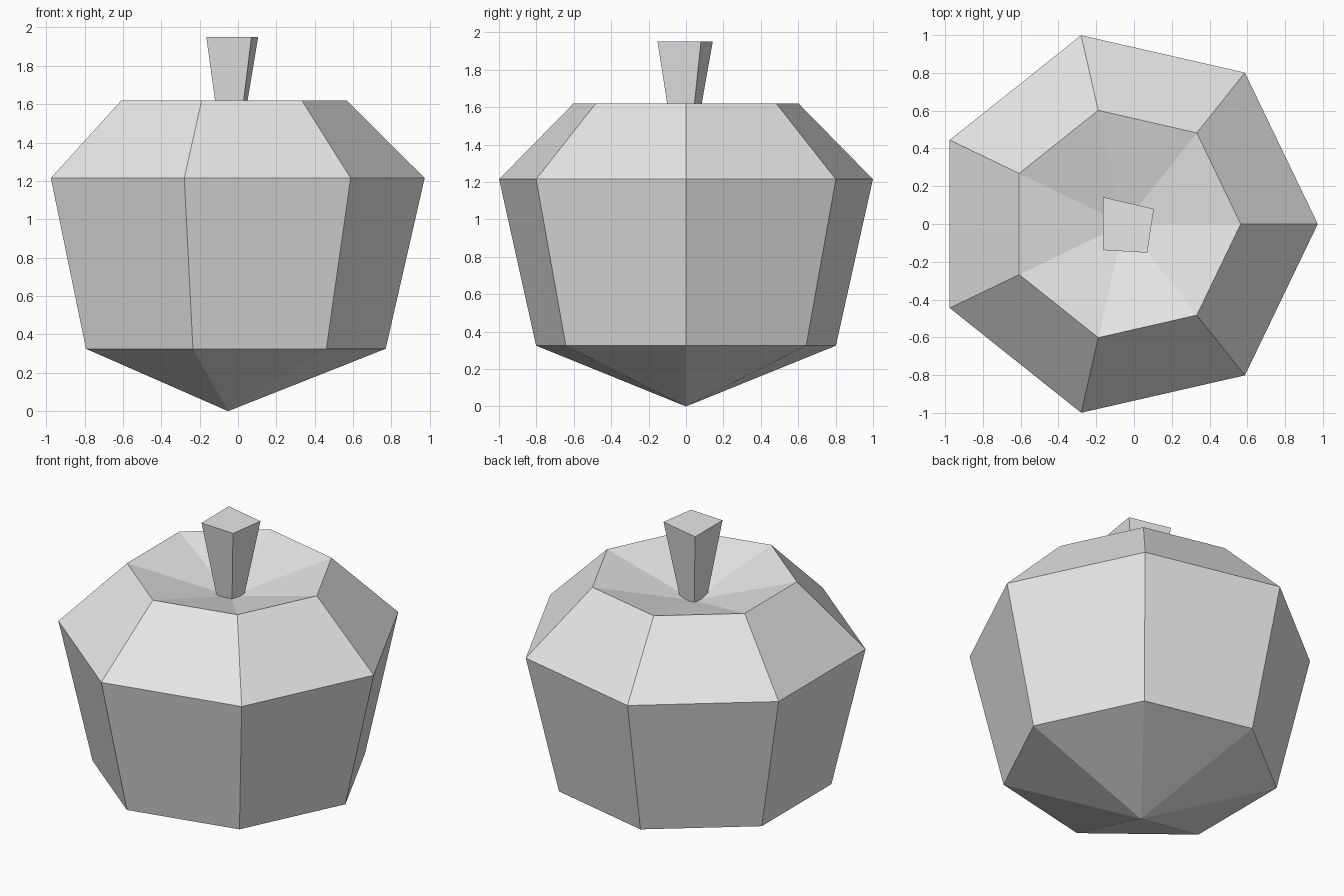
import bpy, bmesh, math

cube = bpy.data.objects.get("Cube")
if cube:
    bpy.data.objects.remove(cube, do_unlink=True)

SIDES = 7
CENTRE_X = -0.052

# Single flat colour
grey = bpy.data.materials.new("light_grey")
grey.use_nodes = True
grey.diffuse_color = (0.8, 0.8, 0.8, 1)
grey.node_tree.nodes["Principled BSDF"].inputs["Base Color"].default_value = (0.8, 0.8, 0.8, 1)


def bridge(bm, low, high):
    """Join two equal loops of vertices with quads."""
    n = len(low)
    for i in range(n):
        j = (i + 1) % n
        bm.faces.new((low[i], low[j], high[j], high[i]))


def finish(bm, name):
    bmesh.ops.recalc_face_normals(bm, faces=bm.faces[:])
    mesh = bpy.data.meshes.new(name)
    bm.to_mesh(mesh)
    bm.free()
    mesh.materials.append(grey)
    obj = bpy.data.objects.new(name, mesh)
    bpy.context.collection.objects.link(obj)
    return obj


# Body: seven-sided rings, pointed below and sunken on top
bm = bmesh.new()
rings = []
for radius, z in ((0.822, 0.325), (1.025, 1.215), (0.617, 1.62)):
    angles = [math.tau * i / SIDES for i in range(SIDES)]
    rings.append([bm.verts.new((CENTRE_X + radius * math.cos(a),
                                radius * math.sin(a), z)) for a in angles])
for low, high in zip(rings, rings[1:]):
    bridge(bm, low, high)
for ring, z in ((rings[0], 0), (rings[-1], 1.455)):
    tip = bm.verts.new((CENTRE_X, 0, z))
    for i in range(SIDES):
        bm.faces.new((ring[i], ring[(i + 1) % SIDES], tip))
finish(bm, "body")

# Stem: uneven four-sided post flaring towards the top
bm = bmesh.new()
base = [bm.verts.new((x, y, 1.44)) for x, y in
        ((0.02, 0.026), (-0.095, 0.052), (-0.095, -0.073), (0.008, -0.073))]
top = [bm.verts.new((x, y, 1.95)) for x, y in
       ((0.105, 0.08), (-0.165, 0.143), (-0.165, -0.138), (0.07, -0.152))]
bridge(bm, base, top)
bm.faces.new(base)
bm.faces.new(top)
finish(bm, "stem")
